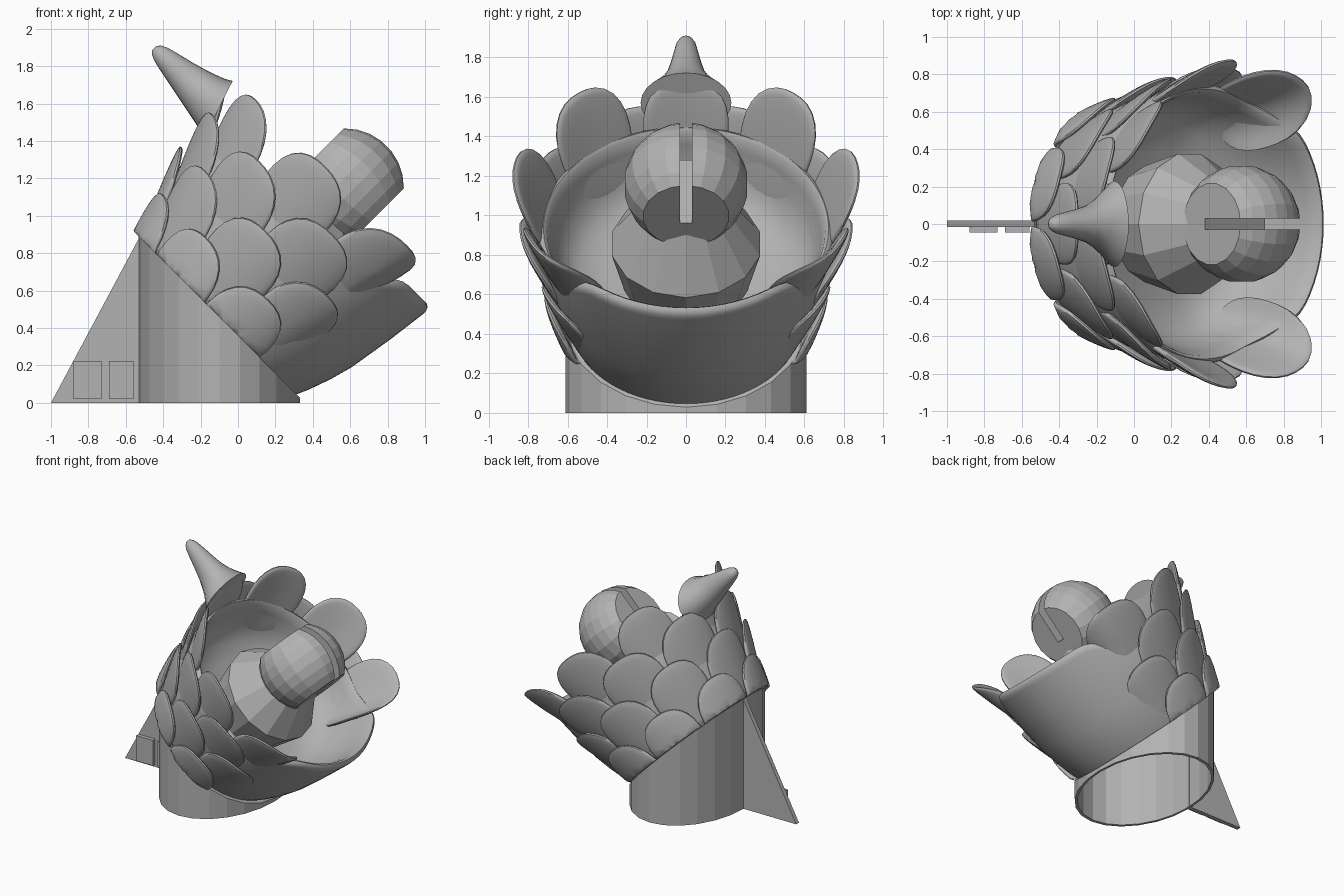
import bpy, bmesh, math
from mathutils import Matrix, Vector

if "Cube" in bpy.data.objects:
    bpy.data.objects.remove(bpy.data.objects["Cube"])

GREY = (0.45, 0.45, 0.45, 1)
mat = bpy.data.materials.new("plain_grey")
mat.use_nodes = True
mat.diffuse_color = GREY
mat.node_tree.nodes["Principled BSDF"].inputs["Base Color"].default_value = GREY

# Tilted frame shared by bowl, petals and bell: its Z is the flower axis
TILT = Matrix.Translation((-0.1, 0, 0.46)) @ Matrix.Rotation(math.radians(45), 4, 'Y')


def make(name, bm, matrix=Matrix(), smooth=None):
    bmesh.ops.transform(bm, matrix=matrix, verts=bm.verts)
    bmesh.ops.recalc_face_normals(bm, faces=bm.faces)
    mesh = bpy.data.meshes.new(name)
    bm.to_mesh(mesh)
    bm.free()
    mesh.materials.append(mat)
    ob = bpy.data.objects.new(name, mesh)
    bpy.context.collection.objects.link(ob)
    bpy.ops.object.select_all(action='DESELECT')
    bpy.context.view_layer.objects.active = ob
    ob.select_set(True)
    if smooth:
        bpy.ops.object.shade_smooth_by_angle(angle=math.radians(smooth))
    return ob


def skin(rings, cap=True, loop=False):
    """Join rings of points into a tube, capped or closed on itself."""
    bm = bmesh.new()
    vs = [[bm.verts.new(p) for p in ring] for ring in rings]
    n = len(vs[0])
    pairs = list(zip(vs, vs[1:])) + ([(vs[-1], vs[0])] if loop else [])
    for a, b in pairs:
        for i in range(n):
            j = (i + 1) % n
            bm.faces.new((a[i], a[j], b[j], b[i]))
    if cap:
        bm.faces.new(vs[0])
        bm.faces.new(vs[-1])
    return bm


def ring(r, z, n):
    return [(r * math.cos(math.tau * i / n), r * math.sin(math.tau * i / n), z)
            for i in range(n)]


def box(lo, hi):
    bm = bmesh.new()
    bmesh.ops.create_cube(bm, size=1)
    for v in bm.verts:
        v.co = Vector([l + (c + 0.5) * (h - l) for c, l, h in zip(v.co, lo, hi)])
    return bm


def smoothstep(a, b, x):
    x = min(max((x - a) / (b - a), 0), 1)
    return x * x * (3 - 2 * x)


# Hollow stand: upright oval tube sliced at the tilt of the bowl
def tube_ring(r, top):
    pts = []
    for x, y, _ in ring(r, 0, 24):
        x = x * math.sqrt(0.5) - 0.1
        pts.append((x, y, max(0.36 - x, 0.02) if top else 0))
    return pts


make("stand_tube", skin([tube_ring(0.61, False), tube_ring(0.61, True),
                         tube_ring(0.585, True), tube_ring(0.585, False)],
                        cap=False, loop=True))

# Bowl: turned profile whose front rim rises into a lip
profile = [(0.585, 0), (0.612, 0.06), (0.655, 0.18), (0.69, 0.3), (0.725, 0.46),
           (0.748, 0.61), (0.749, 0.635), (0.74, 0.66), (0.722, 0.67),
           (0.705, 0.655), (0.685, 0.59), (0.66, 0.5), (0.615, 0.41),
           (0.54, 0.34), (0.4, 0.3), (0.15, 0.285), (0.02, 0.285)]
bm = skin([ring(r, t, 72) for r, t in profile])
for v in bm.verts:
    angle = abs(math.degrees(math.atan2(v.co.y, v.co.x)))
    lift = smoothstep(68, 36, angle) * smoothstep(0.25, 0.62, v.co.z)
    v.co.z += 0.165 * lift
    v.co.x *= 1 + 0.015 * lift
    v.co.y *= 1 + 0.015 * lift
make("bowl", bm, TILT, 50)


# Petals: rounded scales wrapped around the bowl, lower rows outermost
def petal(name, angle, tip_t, tip_r, half_w, half_l, slope, curl):
    bm = bmesh.new()
    bmesh.ops.create_uvsphere(bm, u_segments=32, v_segments=16, radius=1)
    for v in bm.verts:
        across, along, c = v.co
        rho = math.hypot(across, along)
        if rho > 0.001:
            # Fuller, rounder outline than a plain ellipse
            full = (abs(across / rho) ** 2.4 + abs(along / rho) ** 2.4) ** (-1 / 2.4)
            across, along = across * full, along * full
        thick = 0.028 * math.copysign(abs(c) ** 0.6, c)
        t = tip_t - half_l * (1 - along)
        # The edge nearest the lip may curl inwards
        inward = curl * max(0, across * math.copysign(1, angle)) ** 2
        r = tip_r - slope * (tip_t - t) + thick - inward
        th = math.radians(angle) + half_w * across / tip_r
        v.co = (-r * math.cos(th), r * math.sin(th), max(t, 0))
    bmesh.ops.remove_doubles(bm, verts=bm.verts, dist=0.0001)
    make(name, bm, TILT, 50)


rows = [  # angles, tip height, tip radius, half width, half length, slope, curl
    ((20, 61, 100), 0.25, 0.712, 0.235, 0.28, 0.32, 0),
    ((0, 40, 79), 0.5, 0.785, 0.255, 0.29, 0.42, 0),
    ((116,), 0.49, 0.765, 0.25, 0.29, 0.42, 0.03),
    ((20, 59, 98), 0.74, 0.84, 0.27, 0.3, 0.44, 0),
    ((0,), 0.89, 0.85, 0.25, 0.29, 0.42, 0),
    ((38.5,), 0.96, 0.87, 0.255, 0.31, 0.42, 0),
    ((79,), 0.97, 0.88, 0.265, 0.31, 0.42, 0),
    ((120,), 0.98, 0.88, 0.29, 0.3, 0.42, 0.13),
]
for k, (angles, *shape) in enumerate(rows):
    for i, ang in enumerate(angles):
        petal(f"petal_group{k + 1}_left_{i + 1}", ang, *shape)
        if ang:
            petal(f"petal_group{k + 1}_right_{i + 1}", -ang, *shape)

# Curled horn growing from the back of the rear top petal
start, end = Vector((-0.105, 0, 1.57)), Vector((-0.435, 0, 1.885))
axis = (end - start).normalized()
square, slanted = Vector((-axis.z, 0, axis.x)), Vector((-0.45, 0, -0.89))
rings = []
for f, ry, rz in [(0, 0.23, 0.17), (0.12, 0.185, 0.145), (0.26, 0.135, 0.125),
                  (0.42, 0.1, 0.105), (0.6, 0.08, 0.085), (0.8, 0.062, 0.065),
                  (0.93, 0.05, 0.05), (1.0, 0.035, 0.035), (1.04, 0.015, 0.015)]:
    c = start.lerp(end, f)
    up = slanted.lerp(square, min(f * 2, 1)).normalized()
    rings.append([c + up * y * rz + Vector((0, x * ry, 0))
                  for x, y, _ in ring(1, 0, 24)])
make("rear_horn", skin(rings), Matrix(), 60)

# Faceted pedestal inside the bowl
make("bell_pedestal", skin([ring(0.3, 0.22, 14), ring(0.385, 0.56, 14),
                            ring(0.19, 0.87, 14)]), TILT)

# Faceted ball with two flat ends and a slot
R = 0.315
steps = [math.radians(a) for a in (-46, -33, -20, -7, 7, 20, 33, 46)]
bm = skin([ring(R * math.cos(a), R * math.sin(a), 18) for a in steps])
ball = make("bell_ball", bm, TILT @ Matrix.Translation((-0.015, 0, 0.97))
            @ Matrix.Rotation(math.pi / 2, 4, 'Y'))
cutter = make("slot_cutter", box((-0.5, -0.03, 0.92), (0.5, 0.03, 1.5)), TILT)
cutter.hide_render = True
mod = ball.modifiers.new("slot", 'BOOLEAN')
mod.operation = 'DIFFERENCE'
mod.solver = 'EXACT'
mod.object = cutter
bpy.context.view_layer.objects.active = ball
bpy.ops.object.modifier_apply(modifier="slot")
bpy.data.objects.remove(cutter)

# Triangular side fin with two raised pads
fin = [(-1, 0), (-0.51, 0), (-0.51, 0.88), (-0.53, 0.88)]
make("side_fin", skin([[(x, y, z) for x, z in fin] for y in (-0.015, 0.02)]))
for i, (x0, x1) in enumerate([(-0.88, -0.73), (-0.69, -0.56)]):
    make(f"fin_pad_{i + 1}", box((x0, -0.045, 0.02), (x1, -0.01, 0.225)))
